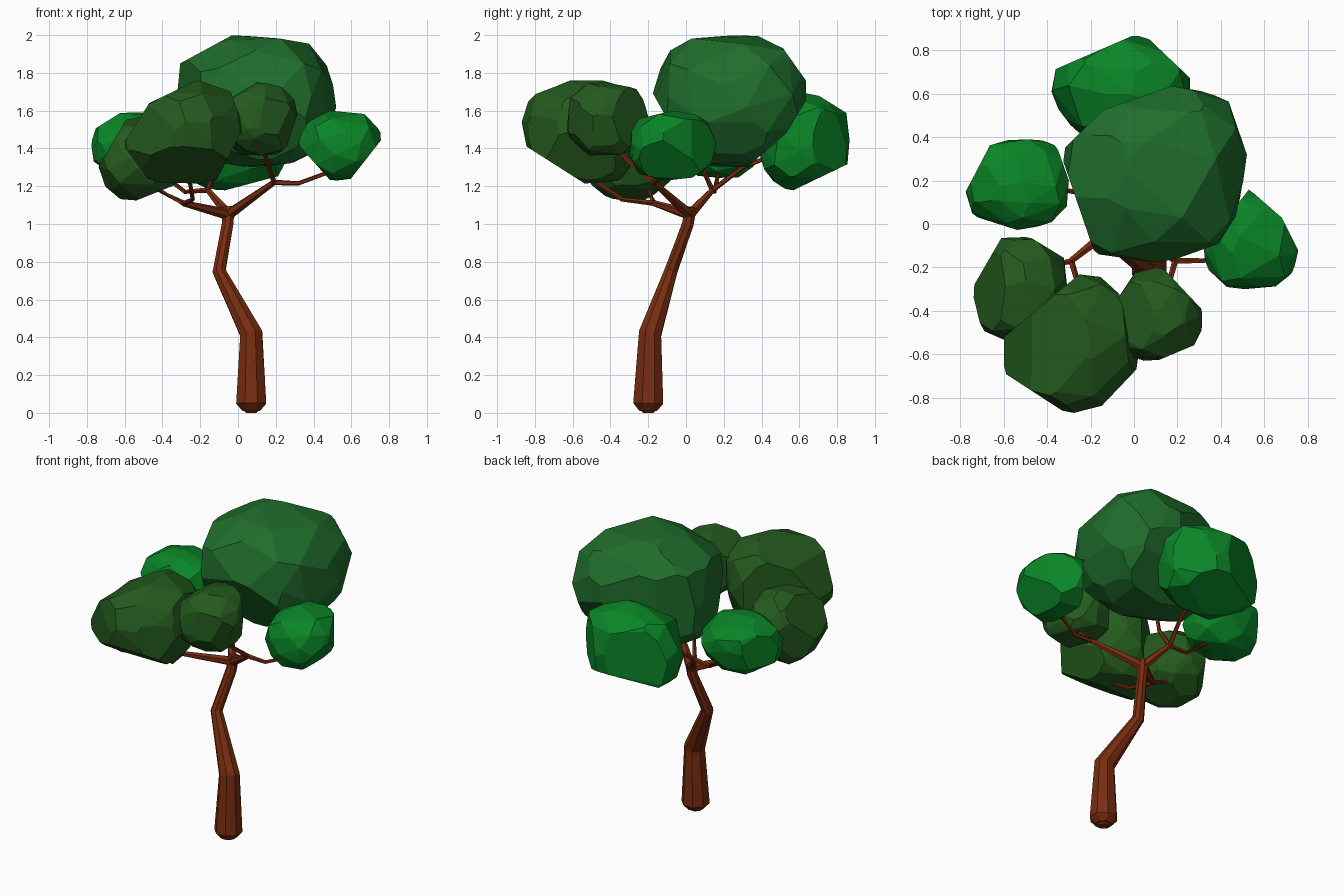
import bpy, bmesh, math, random
from mathutils import Vector

if "Cube" in bpy.data.objects:
    bpy.data.objects.remove(bpy.data.objects["Cube"])


def material(name, rgb):
    m = bpy.data.materials.new(name)
    m.diffuse_color = (*rgb, 1)
    m.use_nodes = True
    m.node_tree.nodes["Principled BSDF"].inputs["Base Color"].default_value = m.diffuse_color
    return m


BARK = material("bark", (0.19, 0.026, 0.005))
MID = material("mid_green", (0.014, 0.155, 0.025))
BRIGHT = material("bright_green", (0.003, 0.235, 0.02))
DARK = material("dark_green", (0.018, 0.105, 0.013))


def finish(name, bm, mat):
    bmesh.ops.recalc_face_normals(bm, faces=bm.faces)
    mesh = bpy.data.meshes.new(name)
    bm.to_mesh(mesh)
    bm.free()
    mesh.materials.append(mat)
    ob = bpy.data.objects.new(name, mesh)
    bpy.context.collection.objects.link(ob)


def tube(name, path, sides):
    """Faceted tube through (x, y, z, radius) points."""
    bm = bmesh.new()
    pts = [Vector(p[:3]) for p in path]
    rings = []
    for i, p in enumerate(pts):
        d = pts[min(i + 1, len(pts) - 1)] - pts[max(i - 1, 0)]
        d.normalize()
        ref = Vector((0, 1, 0)) if abs(d.z) > 0.6 else Vector((0, 0, 1))
        u = d.cross(ref).normalized()
        v = d.cross(u)
        ring = []
        for k in range(sides):
            a = 2 * math.pi * (k + 0.5) / sides
            ring.append(bm.verts.new(p + path[i][3] * (u * math.cos(a) + v * math.sin(a))))
        rings.append(ring)
    for a, b in zip(rings, rings[1:]):
        for k in range(sides):
            j = (k + 1) % sides
            bm.faces.new((a[k], a[j], b[j], b[k]))
    bm.faces.new(rings[0])
    bm.faces.new(rings[-1])
    finish(name, bm, BARK)


def clump(name, mat, xr, yr, zr, seed, **cuts):
    """Leaf clump: boxy faceted hull fitted to its extents, then chiselled by
    flat cuts, each drawn as a line (a, b, c, d) in the xy, xz or yz view."""
    rng = random.Random(seed)
    n = 46
    pts = []
    for i in range(n):
        z = 1 - 2 * (i + 0.5) / n
        r = math.sqrt(1 - z * z)
        a = i * 2.39996 + seed
        p = Vector((r * math.cos(a), r * math.sin(a), z))
        p += Vector([rng.uniform(-0.16, 0.16) for _ in range(3)])
        p /= sum(abs(c) ** 2.6 for c in p) ** (1 / 2.6)
        pts.append(p * rng.uniform(0.96, 1.03))
    for k, (lo, hi) in enumerate((xr, yr, zr)):
        a, b = min(p[k] for p in pts), max(p[k] for p in pts)
        for p in pts:
            p[k] = lo + (p[k] - a) / (b - a) * (hi - lo)
    centre = Vector([(r[0] + r[1]) / 2 for r in (xr, yr, zr)])
    bm = bmesh.new()
    for p in pts:
        bm.verts.new(p)
    bmesh.ops.convex_hull(bm, input=bm.verts)
    for view, lines in cuts.items():
        i, j = "xyz".index(view[0]), "xyz".index(view[1])
        for a, b, c, d in lines:
            co, no = centre.copy(), Vector()
            co[i], co[j] = a, b
            no[i], no[j] = d - b, a - c
            if no.dot(co - centre) < 0:
                no.negate()
            bmesh.ops.bisect_plane(bm, geom=bm.verts[:] + bm.edges[:] + bm.faces[:],
                                   plane_co=co, plane_no=no, clear_outer=True)
            bmesh.ops.holes_fill(bm, edges=[e for e in bm.edges if e.is_boundary])
    bmesh.ops.remove_doubles(bm, verts=bm.verts, dist=0.025)
    bmesh.ops.convex_hull(bm, input=bm.verts)
    bmesh.ops.delete(bm, geom=bm.faces[:], context='FACES_ONLY')
    bmesh.ops.delete(bm, geom=bm.edges[:], context='EDGES_FACES') if not bm.verts else None
    corners = [v.co.copy() for v in bm.verts]
    bm.free()
    # clean outer hull of the chiselled corners
    bm = bmesh.new()
    for c in corners:
        bm.verts.new(c)
    bmesh.ops.convex_hull(bm, input=bm.verts)
    bmesh.ops.delete(bm, geom=[v for v in bm.verts if not v.link_faces], context='VERTS')
    bmesh.ops.dissolve_limit(bm, angle_limit=math.radians(9), verts=bm.verts, edges=bm.edges)
    finish(name, bm, mat)


# trunk
tube("trunk", [(0.07, -0.2, 0.01, 0.05), (0.07, -0.2, 0.05, 0.086),
               (0.07, -0.19, 0.42, 0.064), (-0.1, -0.08, 0.75, 0.037),
               (-0.055, 0.01, 1.0, 0.033), (-0.05, 0.025, 1.09, 0.034)], 8)
tube("root_cap", [(0.07, -0.2, 0.0, 0.03), (0.07, -0.2, 0.02, 0.05)], 8)

# branches: main limbs from the fork, then twigs into each clump
FORK = (-0.05, 0.02, 1.05)
limbs = {
    "left": ((-0.29, -0.17, 1.11), [[(-0.42, -0.2, 1.18), (-0.5, -0.28, 1.3)],
                                    [(-0.24, -0.34, 1.13), (-0.26, -0.52, 1.25)]]),
    "right": ((0.19, -0.17, 1.22), [[(0.32, -0.17, 1.215), (0.47, -0.12, 1.27)],
                                    [(0.16, -0.28, 1.31), (0.12, -0.4, 1.43)]]),
    "back": ((-0.16, 0.14, 1.18), [[(-0.28, 0.15, 1.17), (-0.45, 0.18, 1.3)],
                                   [(-0.12, 0.3, 1.3), (-0.1, 0.5, 1.38)],
                                   [(-0.12, 0.09, 1.29), (-0.02, 0.15, 1.5)]]),
}
for side, (joint, twigs) in limbs.items():
    tube(side + "_limb", [(*FORK, 0.03), (*joint, 0.016)], 6)
    for i, (a, b) in enumerate(twigs):
        tube(f"{side}_twig_{i + 1}", [(*joint, 0.015), (*a, 0.012), (*b, 0.011)], 5)

# foliage
clump("top_foliage", MID, (-0.34, 0.52), (-0.18, 0.67), (1.3, 2.0), 3,
      xy=[(-0.34, 0.33, -0.1, 0.57), (-0.1, 0.54, 0.3, 0.68), (0.3, 0.67, 0.5, 0.53),
          (0.52, 0.25, 0.43, -0.12), (-0.34, 0.33, -0.2, -0.08)],
      xz=[(-0.27, 1.87, -0.03, 2.0), (0.51, 1.57, 0.34, 1.31)],
      yz=[(-0.18, 1.7, -0.1, 1.92), (0.5, 1.95, 0.67, 1.71), (0.67, 1.71, 0.53, 1.48),
          (0.53, 1.48, 0.3, 1.28), (-0.18, 1.7, -0.03, 1.43)])
clump("back_foliage", BRIGHT, (-0.38, 0.26), (0.38, 0.87), (1.17, 1.7), 5,
      xy=[(-0.3, 0.74, 0, 0.87), (0.05, 0.87, 0.25, 0.68), (-0.38, 0.57, -0.25, 0.4)],
      xz=[(-0.1, 1.17, 0.2, 1.25), (-0.12, 1.17, -0.37, 1.28)],
      yz=[(0.67, 1.7, 0.83, 1.6), (0.82, 1.3, 0.55, 1.17), (0.55, 1.17, 0.38, 1.28)])
clump("left_foliage", BRIGHT, (-0.78, -0.3), (-0.03, 0.39), (1.24, 1.59), 7,
      xy=[(-0.78, 0.14, -0.67, 0.35), (-0.36, 0.37, -0.3, 0.2), (-0.75, 0.04, -0.53, -0.03)],
      xz=[(-0.78, 1.49, -0.62, 1.59)])
clump("right_foliage", BRIGHT, (0.31, 0.77), (-0.3, 0.16), (1.23, 1.6), 9,
      xy=[(0.53, 0.16, 0.68, 0.03), (0.68, 0.03, 0.77, -0.15), (0.53, 0.16, 0.31, -0.12)],
      xz=[(0.31, 1.43, 0.39, 1.58), (0.7, 1.57, 0.77, 1.46), (0.77, 1.46, 0.59, 1.23),
          (0.31, 1.43, 0.48, 1.24)])
clump("front_foliage", DARK, (-0.61, 0.03), (-0.87, -0.23), (1.21, 1.77), 11,
      xy=[(-0.61, -0.53, -0.25, -0.23), (-0.08, -0.28, 0.03, -0.65), (0.03, -0.65, -0.17, -0.86),
          (-0.53, -0.73, -0.33, -0.86)],
      xz=[(-0.61, 1.42, -0.47, 1.64), (-0.47, 1.64, -0.22, 1.76), (-0.06, 1.76, 0.03, 1.51),
          (0.03, 1.51, -0.12, 1.22), (-0.61, 1.42, -0.5, 1.27)],
      yz=[(-0.86, 1.42, -0.53, 1.21)])
clump("front_left_foliage", DARK, (-0.74, -0.3), (-0.55, -0.06), (1.12, 1.57), 13,
      xy=[(-0.73, -0.27, -0.62, -0.08), (-0.48, -0.06, -0.3, -0.17), (-0.74, -0.47, -0.6, -0.55)],
      xz=[(-0.74, 1.3, -0.6, 1.54), (-0.55, 1.12, -0.35, 1.2)])
clump("front_right_foliage", DARK, (-0.1, 0.32), (-0.63, -0.2), (1.36, 1.75), 15,
      xy=[(-0.1, -0.38, 0.02, -0.2), (0.15, -0.22, 0.3, -0.38), (0.32, -0.54, 0.13, -0.62)],
      xz=[(-0.08, 1.64, 0.1, 1.75), (0.18, 1.75, 0.31, 1.68), (0.32, 1.6, 0.25, 1.38)])
